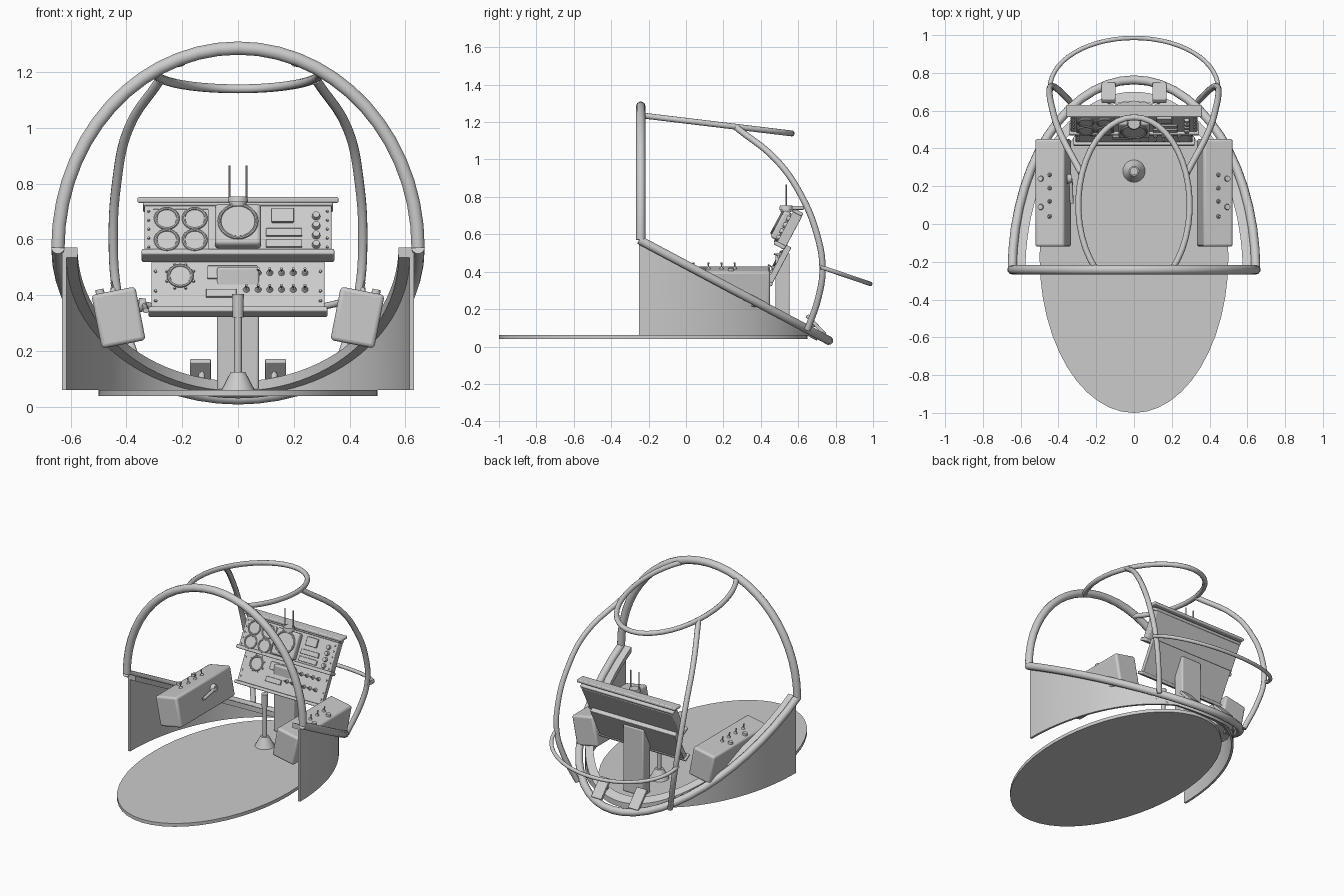
import bpy, bmesh, math
from math import sin, cos, pi, radians
from mathutils import Matrix, Vector

if "Cube" in bpy.data.objects:
    bpy.data.objects.remove(bpy.data.objects["Cube"])

I = Matrix.Identity(4)

def finish(bm, name, mat=I, bevel=0, smooth=True):
    bmesh.ops.recalc_face_normals(bm, faces=bm.faces)
    me = bpy.data.meshes.new(name)
    bm.to_mesh(me)
    bm.free()
    ob = bpy.data.objects.new(name, me)
    bpy.context.collection.objects.link(ob)
    ob.matrix_world = mat
    if bevel:
        m = ob.modifiers.new("bevel", "BEVEL")
        m.width, m.segments = bevel, 3
    if smooth:
        bpy.context.view_layer.objects.active = ob
        bpy.ops.object.select_all(action="DESELECT")
        ob.select_set(True)
        bpy.ops.object.shade_smooth_by_angle(angle=radians(35))
    return ob

def box(name, c, s, mat=I, bevel=0.0):
    bm = bmesh.new()
    bmesh.ops.create_cube(bm, size=1, matrix=Matrix.Translation(c) @ Matrix.Diagonal((*s, 1)))
    return finish(bm, name, mat, bevel)

def cone(name, c, r1, r2, h, mat=I, n=20):
    """Cone or cylinder standing on c along local z."""
    bm = bmesh.new()
    bmesh.ops.create_cone(bm, cap_ends=True, segments=n, radius1=r1, radius2=r2, depth=h,
                          matrix=Matrix.Translation(Vector(c) + Vector((0, 0, h / 2))))
    return finish(bm, name, mat)

def loft(name, rings, closed=False):
    bm = bmesh.new()
    vs = [[bm.verts.new(p) for p in r] for r in rings]
    n = len(vs[0])
    for a, b in zip(vs, vs[1:] + vs[:1] if closed else vs[1:]):
        for i in range(n):
            bm.faces.new((a[i], a[(i + 1) % n], b[(i + 1) % n], b[i]))
    if not closed:
        bm.faces.new(vs[0])
        bm.faces.new(vs[-1])
    return finish(bm, name)

def tube(name, pts, r, spline="POLY", cyclic=False):
    cu = bpy.data.curves.new(name, "CURVE")
    cu.dimensions, cu.bevel_depth, cu.bevel_resolution = "3D", r, 3
    cu.use_fill_caps = True
    cu.resolution_u = 5
    s = cu.splines.new(spline)
    if spline == "BEZIER":
        s.bezier_points.add(len(pts) - 1)
        for b, p in zip(s.bezier_points, pts):
            b.co = p
            b.handle_left_type = b.handle_right_type = "AUTO"
    else:
        s.points.add(len(pts) - 1)
        for b, p in zip(s.points, pts):
            b.co = (*p, 1)
    s.use_cyclic_u = cyclic
    ob = bpy.data.objects.new(name, cu)
    bpy.context.collection.objects.link(ob)
    return ob

def torus(name, c, R, r, mat=I):
    rings = []
    for i in range(28):
        a = 2 * pi * i / 28
        rings.append([mat @ Vector((c[0] + (R + r * cos(b)) * cos(a), c[1] + (R + r * cos(b)) * sin(a),
                                    c[2] + r * sin(b))) for b in [j * pi / 4 for j in range(8)]])
    return loft(name, rings, True)

def slope(y):
    return 0.57 - 0.531 * (y + 0.25)

# Floor plate: long ellipse
bm = bmesh.new()
bmesh.ops.create_cone(bm, cap_ends=True, segments=48, radius1=1, radius2=1, depth=1,
                      matrix=Matrix.Translation((0, -0.175, 0.05)) @ Matrix.Diagonal((0.5, 0.825, 0.022, 1)))
finish(bm, "floor")

# Frame tubes: front arch, slanted lower rail, roof ring
half = [pi * i / 28 for i in range(29)]
tube("front_arch", [(0.645 * cos(a), -0.242, 0.57 + 0.715 * sin(a)) for a in half], 0.025)
rail = [(0.645 * cos(a), -0.25 + 1.013 * sin(a)) for a in half]
tube("lower_rail", [(x, y, slope(y)) for x, y in rail], 0.024)
ring = [radians(-47 + 274 * i / 32) for i in range(33)]
tube("roof_ring", [(0.295 * cos(a), 0.1 + 0.465 * sin(a),
                    1.195 - 0.12 * 0.465 * sin(a)) for a in ring], 0.016)

# Side ribs and rear bar
for s in (1, -1):
    rib = [(0.28, 0.27, 1.17), (0.395, 0.49, 0.99), (0.435, 0.62, 0.8), (0.447, 0.7, 0.6),
           (0.435, 0.73, 0.42), (0.4, 0.71, 0.27), (0.34, 0.65, 0.09)]
    tube("rib", [(s * x, y, z) for x, y, z in rib], 0.017, "BEZIER")
tube("rear_bar", [(0.445 * cos(a), 0.72 + 0.265 * sin(a), 0.425 - 0.09 * sin(a)) for a in half], 0.012)

# Side wall wrapping the tub, cut along the slope, with a trim strip on top
wall, trim = [], []
for i in range(49):
    a = pi * i / 48
    def at(rx, ry):
        return rx * cos(a), -0.25 + ry * sin(a)
    (xo, yo), (xi, yi) = at(0.63, 0.945), at(0.615, 0.93)
    wall.append([(xo, yo, 0.06), (xo, yo, max(slope(yo), 0.064)),
                 (xi, yi, max(slope(yi), 0.064)), (xi, yi, 0.06)])
    (xo, yo), (xi, yi) = at(0.625, 0.95), at(0.575, 0.9)
    trim.append([(xo, yo, slope(yo) - 0.035), (xo, yo, slope(yo)),
                 (xi, yi, slope(yi)), (xi, yi, slope(yi) - 0.035)])
loft("side_wall", wall)
loft("wall_trim", trim)

# Pedestal and pedals
box("pedestal", (0, 0.517, 0.28), (0.15, 0.075, 0.44), bevel=0.008)
for s in (1, -1):
    m = Matrix.Translation((s * 0.135, 0.695, 0.115)) @ Matrix.Rotation(radians(43), 4, "X")
    box("pedal_plate", (0, 0, 0), (0.075, 0.14, 0.02), m.copy() @ Matrix.Rotation(pi / 2, 4, "X"), 0.004)
    tube("pedal", [(s * 0.13, 0.64, 0.07), (s * 0.13, 0.65, 0.115), (s * 0.13, 0.69, 0.115)], 0.012)

# Control stick
cone("stick_base", (0, 0.28, 0.06), 0.06, 0.026, 0.065)
cone("stick_shaft", (0, 0.28, 0.12), 0.014, 0.014, 0.21)
cone("stick_grip", (0, 0.28, 0.32), 0.019, 0.021, 0.085)

def switch(c, m, h=0.035):
    cone("switch_base", c, 0.012, 0.007, 0.012, m, 10)
    cone("switch_toggle", (c[0], c[1], c[2] + 0.01), 0.003, 0.005, h - 0.01, m, 8)

def gauge(c, r, m):
    cone("gauge_face", c, r * 0.95, r * 0.9, 0.006, m, 28)
    torus("gauge_rim", (c[0], c[1], c[2] + 0.005), r, 0.006, m)

# Instrument panels: local x across, y up the face, z outward
tilt = Matrix.Rotation(radians(62), 4, "X")
up = Matrix.Translation((0, 0.53, 0.64)) @ tilt
low = Matrix.Translation((0, 0.483, 0.445)) @ tilt
def v(z, zc):
    return (z - zc) / 0.883

box("upper_panel", (0, 0, -0.027), (0.67, 0.185, 0.054), up, 0.005)
box("upper_panel_lip", (0, -0.1, -0.02), (0.69, 0.022, 0.065), up, 0.006)
box("panel_top_rail", (0, 0.1, -0.022), (0.68, 0.02, 0.06), up, 0.006)
box("panel_hood", (0, 0.598, 0.741), (0.72, 0.065, 0.02), bevel=0.006)
box("lower_panel", (0, 0, -0.016), (0.62, 0.225, 0.032), low, 0.004)
box("lower_panel_lip", (0, -0.113, -0.01), (0.64, 0.02, 0.05), low, 0.005)

box("gauge_cluster_frame", (-0.205, v(0.633, 0.64), 0.003), (0.2, 0.165, 0.008), up, 0.003)
for x in (-0.255, -0.155):
    for z in (0.67, 0.593):
        gauge((x, v(z, 0.64), 0.006), 0.04, up)
box("scope_housing", (0, v(0.637, 0.64), 0.02), (0.165, 0.165, 0.05), up, 0.014)
gauge((0, v(0.642, 0.64), 0.044), 0.067, up)
box("small_screen", (0.16, v(0.683, 0.64), 0.006), (0.08, 0.055, 0.014), up, 0.003)
for z in (0.623, 0.583):
    box("readout", (0.165, v(z, 0.64), 0.004), (0.13, 0.03, 0.012), up, 0.003)
for i in range(4):
    cone("knob", (0.28, v(0.682 - 0.034 * i, 0.64), 0), 0.015, 0.012, 0.016, up, 16)
for s in (1, -1):
    for i in range(5):
        cone("bolt", (s * 0.32, v(0.7 - 0.032 * i, 0.64), 0), 0.005, 0.004, 0.006, up, 8)
    for z in (0.525, 0.485, 0.415, 0.38):
        cone("bolt", (s * 0.295, v(z, 0.445), 0), 0.006, 0.005, 0.006, low, 8)

# Lower panel instruments
gauge((-0.207, v(0.467, 0.445), 0.002), 0.042, low)
for i in range(8):
    a = pi / 4 * i + pi / 8
    cone("dial_bolt", (-0.207 + 0.052 * cos(a), v(0.467, 0.445) + 0.052 * sin(a), 0), 0.005, 0.004, 0.007, low, 8)
box("wide_readout", (-0.02, v(0.48, 0.445), 0.004), (0.18, 0.05, 0.012), low, 0.003)
box("low_readout", (-0.06, v(0.405, 0.445), 0.004), (0.11, 0.032, 0.012), low, 0.003)
for i in range(6):
    x = 0.03 + 0.042 * i
    switch((x, v(0.42, 0.445), 0), low)
    if i:
        switch((x, v(0.48, 0.445), 0), low)

# Beacon and antennae on top of the scope
cone("antenna_base", (0, 0.535, 0.72), 0.03, 0.03, 0.015)
cone("antenna_disc", (0, 0.535, 0.733), 0.037, 0.033, 0.02, n=28)
for s in (1, -1):
    cone("antenna", (s * 0.03, 0.535, 0.745), 0.004, 0.004, 0.12, n=8)

# Side consoles with switches and knobs
for s in (1, -1):
    m = Matrix.Translation((s * 0.428, 0.165, 0.32)) @ Matrix.Rotation(radians(s * 11), 4, "Y")
    box("side_console", (0, 0, 0), (0.16, 0.57, 0.195), m, 0.014)
    for y in (0.26, 0.19, 0.12, 0.04):
        switch((0, y - 0.165, 0.096), m)
    for y in (0.24, 0.09):
        cone("console_knob", (s * 0.048, y - 0.165, 0.096), 0.016, 0.014, 0.016, m, 16)

# Throttle lever on the inner face of the left console
hub = Matrix.Translation((-0.355, 0.24, 0.365)) @ Matrix.Rotation(pi / 2, 4, "Y")
cone("throttle_hub", (0, 0, 0), 0.026, 0.022, 0.025, hub)
tube("throttle_lever", [(-0.335, 0.24, 0.365), (-0.33, 0.11, 0.345)], 0.01)
